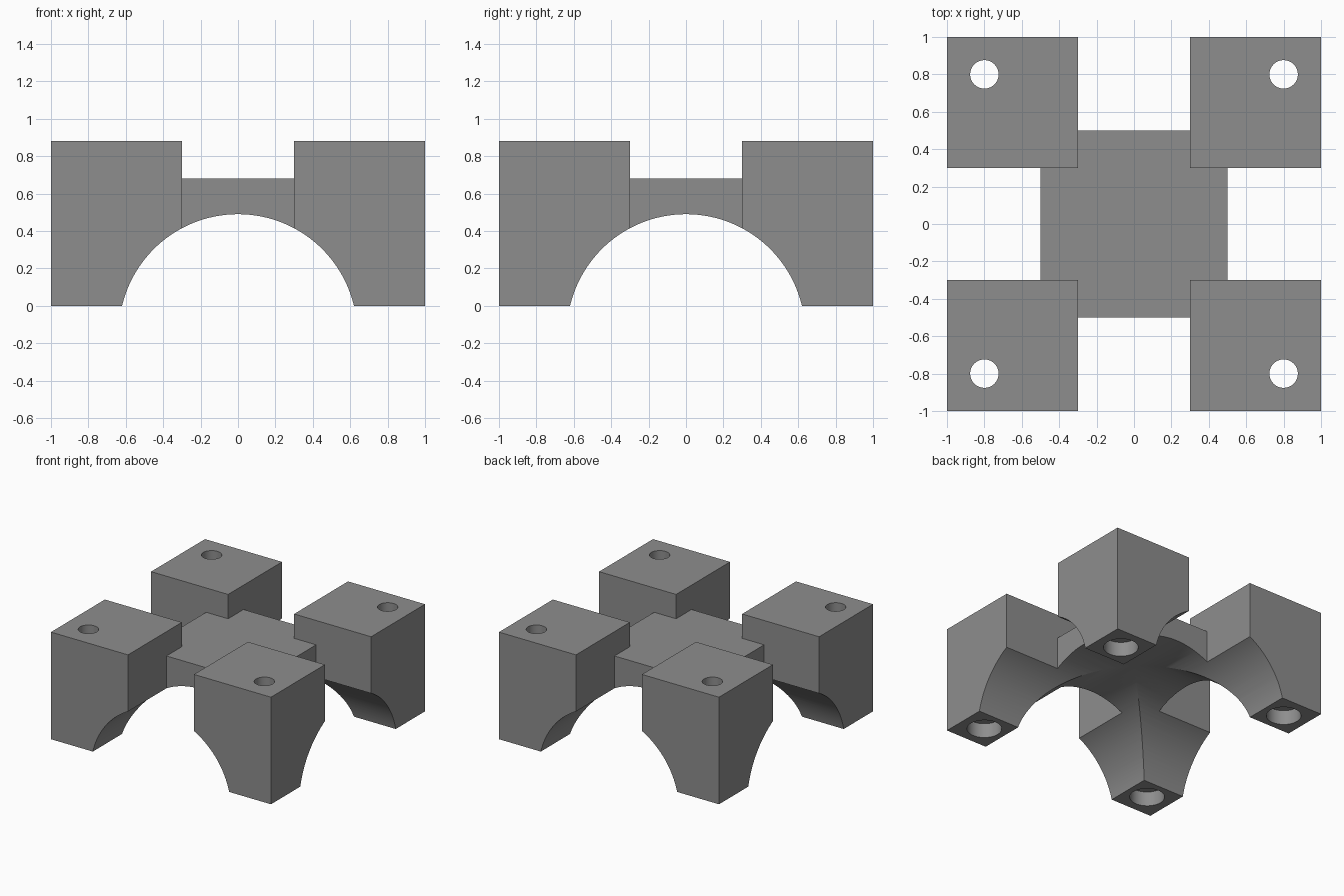
import bpy, math

if "Cube" in bpy.data.objects:
    bpy.data.objects.remove(bpy.data.objects["Cube"])

grey = bpy.data.materials.new("mid grey")
grey.diffuse_color = (0.27, 0.27, 0.27, 1)
grey.use_nodes = True
grey.node_tree.nodes["Principled BSDF"].inputs["Base Color"].default_value = grey.diffuse_color


def box(name, x, y, z):
    """Box spanning the given (min, max) ranges."""
    bpy.ops.mesh.primitive_cube_add(size=1, location=[sum(r) / 2 for r in (x, y, z)])
    ob = bpy.context.object
    ob.name = name
    ob.scale = [r[1] - r[0] for r in (x, y, z)]
    bpy.ops.object.transform_apply(location=True, rotation=True, scale=True)
    ob.data.materials.append(grey)
    return ob


def cylinder(name, radius, length, loc, rot=(0, 0, 0), sides=48):
    bpy.ops.mesh.primitive_cylinder_add(vertices=sides, radius=radius, depth=length,
                                        location=loc, rotation=rot)
    ob = bpy.context.object
    ob.name = name
    bpy.ops.object.transform_apply(location=True, rotation=True, scale=True)
    ob.data.materials.append(grey)
    return ob


def combine(target, tool, operation):
    """Apply a boolean and remove the tool."""
    bpy.ops.object.select_all(action='DESELECT')
    bpy.context.view_layer.objects.active = target
    target.select_set(True)
    mod = target.modifiers.new("cut", 'BOOLEAN')
    mod.operation, mod.solver, mod.object = operation, 'EXACT', tool
    bpy.ops.object.modifier_apply(modifier=mod.name)
    bpy.data.objects.remove(tool, do_unlink=True)


# central plate joined to four corner legs
stand = box("four_leg_stand", (-0.5, 0.5), (-0.5, 0.5), (0.1, 0.68))
corners = [(sx, sy) for sx in (-1, 1) for sy in (-1, 1)]
for sx, sy in corners:
    leg = box("leg", sorted((0.3 * sx, sx)), sorted((0.3 * sy, sy)), (0, 0.88))
    combine(stand, leg, 'UNION')

# crossing arches underneath
R, top = 0.637, 0.49
for rot in ((math.pi / 2, 0, 0), (0, math.pi / 2, 0)):
    combine(stand, cylinder("arch", R, 3, (0, 0, top - R), rot, 128), 'DIFFERENCE')

# screw holes with wider recesses in the feet
for sx, sy in corners:
    combine(stand, cylinder("hole", 0.076, 3, (0.8 * sx, 0.8 * sy, 0)), 'DIFFERENCE')
    combine(stand, cylinder("recess", 0.131, 0.24, (0.8 * sx, 0.8 * sy, 0)), 'DIFFERENCE')

bpy.ops.object.select_all(action='DESELECT')
stand.select_set(True)
bpy.context.view_layer.objects.active = stand
bpy.ops.object.shade_smooth_by_angle(angle=math.radians(20))
